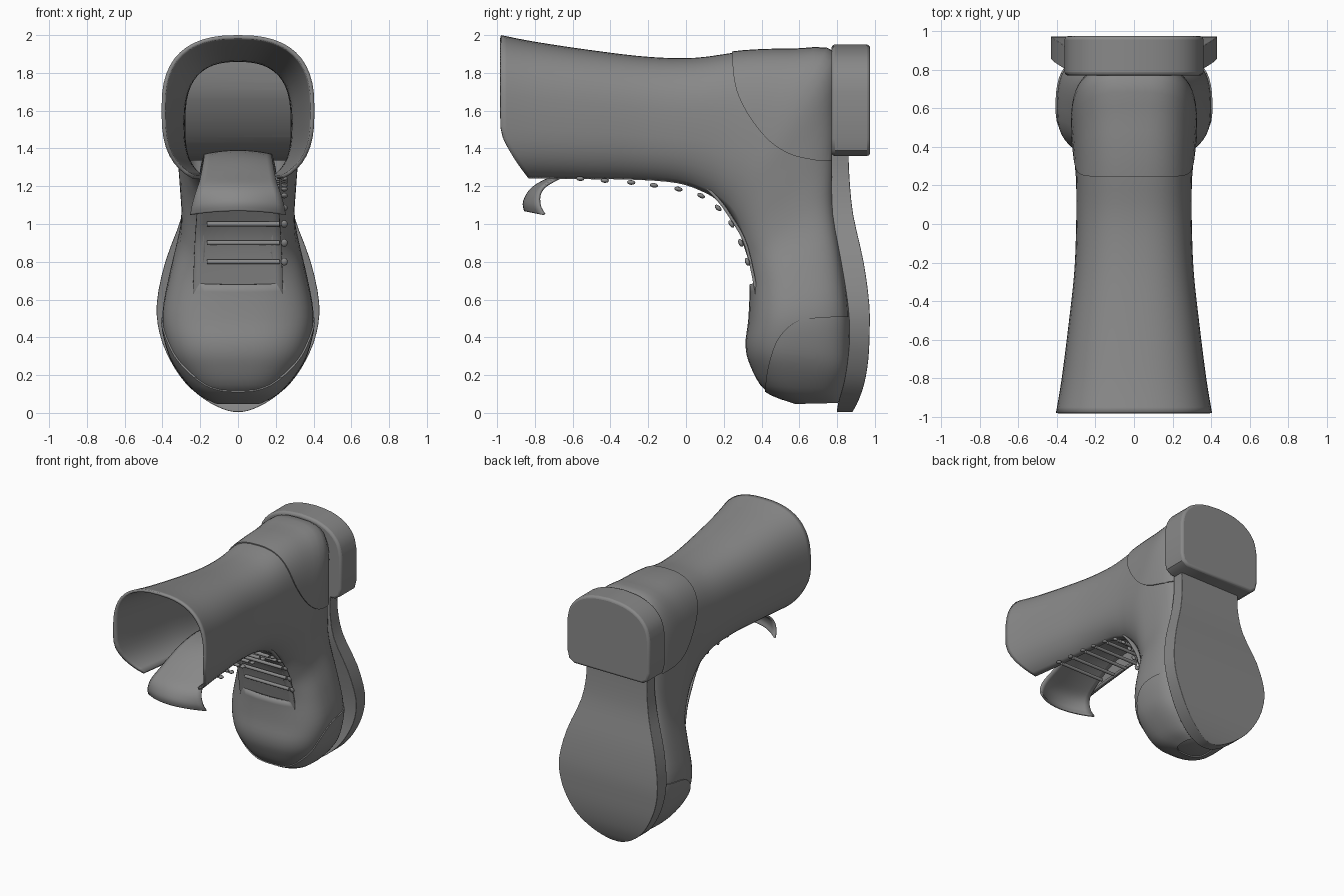
import bpy, bmesh, math
from mathutils import Vector

if "Cube" in bpy.data.objects:
    bpy.data.objects.remove(bpy.data.objects["Cube"])

leather = bpy.data.materials.new("grey leather")
leather.use_nodes = True
GREY = (0.25, 0.25, 0.25, 1)
leather.diffuse_color = GREY
leather.node_tree.nodes["Principled BSDF"].inputs["Base Color"].default_value = GREY


def finish(name, bm, angle=40):
    """Turn a bmesh into a smooth-shaded object."""
    bmesh.ops.recalc_face_normals(bm, faces=bm.faces)
    mesh = bpy.data.meshes.new(name)
    bm.to_mesh(mesh)
    bm.free()
    mesh.materials.append(leather)
    ob = bpy.data.objects.new(name, mesh)
    bpy.context.collection.objects.link(ob)
    activate(ob)
    bpy.ops.object.shade_smooth_by_angle(angle=math.radians(angle))
    return ob


def activate(ob):
    bpy.ops.object.select_all(action="DESELECT")
    ob.select_set(True)
    bpy.context.view_layer.objects.active = ob


def modify(ob, kind, **settings):
    mod = ob.modifiers.new(kind.title(), kind)
    for key, value in settings.items():
        setattr(mod, key, value)
    activate(ob)
    bpy.ops.object.modifier_apply(modifier=mod.name)


def smooth_rows(rows, steps):
    """Catmull-Rom interpolation through rows of numbers."""
    rows = [Vector(r) for r in rows]
    out = []
    for i in range(len(rows) - 1):
        a, b, c, d = (rows[min(max(j, 0), len(rows) - 1)] for j in range(i - 1, i + 3))
        for s in range(steps):
            t = s / steps
            out.append((b * 2 + (c - a) * t + (a * 2 - b * 5 + c * 4 - d) * t**2
                        + (b * 3 - a - c * 3 + d) * t**3) / 2)
    return out + [rows[-1]]


def loft(rings, closed=True, caps=True):
    bm = bmesh.new()
    loops = [[bm.verts.new(p) for p in ring] for ring in rings]
    n = len(loops[0])
    for a, b in zip(loops, loops[1:]):
        for i in range(n if closed else n - 1):
            j = (i + 1) % n
            bm.faces.new((a[i], a[j], b[j], b[i]))
    if caps:
        bm.faces.new(loops[0])
        bm.faces.new(loops[-1])
    return bm


def prism(outline, axis, start, end):
    """Extrude a flat outline along x (axis 0) or y (axis 1)."""
    def place(p, d):
        return (d, *p) if axis == 0 else (p[0], d, p[1])
    return loft([[place(p, d) for p in outline] for d in (start, end)])


# Body sections: inner y, z; outer y, z; half width; roundness of the outer side
SECTIONS = [
    (-.98, 1.2, -.98, 2, .405, .8), (-.8, 1.2, -.8, 1.965, .375, .8),
    (-.55, 1.2, -.5, 1.92, .34, .8), (-.3, 1.2, -.2, 1.885, .31, .8),
    (-.05, 1.18, .05, 1.88, .3, .8), (.1, 1.12, .3, 1.912, .3, .75),
    (.17, 1.06, .55, 1.92, .31, .7), (.21, 1, .79, 1.9, .32, .6),
    (.25, .94, .8, 1.6, .31, .4), (.28, .86, .79, 1.3, .3, .3),
    (.31, .78, .79, 1.08, .31, .3), (.335, .68, .83, .8, .36, .3),
    (.33, .5, .86, .55, .4, .3), (.315, .36, .86, .35, .375, .3),
    (.34, .25, .85, .22, .32, .3), (.42, .12, .82, .11, .22, .4),
    (.58, .055, .8, .06, .12, .5)]
COLUMNS = 48
STEPS = 4


def body_ring(row):
    iy, iz, oy, oz, w, k = row
    ring = []
    for i in range(COLUMNS):
        a = math.tau * i / COLUMNS - math.pi / 2
        c, s = math.cos(a), math.sin(a)
        x = math.copysign(w * abs(c) ** (k if s > 0 else .75), c)
        h = (1 + math.copysign(abs(s) ** .75, s)) / 2
        y, z = iy + (oy - iy) * h, iz + (oz - iz) * h
        # The mouth of the shaft is swept back at its lower corners
        sweep = .18 * max(0, (1.5 - z) / .3) ** 1.4
        y += sweep * min(1, max(0, (-.3 - y) / .68))
        ring.append((x, y, z))
    return ring


def body_mesh():
    return loft([body_ring(r) for r in smooth_rows(SECTIONS, STEPS)])


# Upper: open at the mouth, with a lace slot along the front
bm = body_mesh()
bm.faces.ensure_lookup_table()
slot_half = COLUMNS // 12
slot_rings = STEPS * 11
doomed = [bm.faces[len(bm.faces) - 2]]
for r in range(slot_rings):
    for i in range(-slot_half, slot_half):
        doomed.append(bm.faces[r * COLUMNS + i % COLUMNS])
bmesh.ops.delete(bm, geom=doomed, context="FACES")
upper = finish("boot_upper", bm)
modify(upper, "SOLIDIFY", thickness=.02, offset=-1)


# Raised panels: a slightly larger body trimmed by a side outline
def panel(name, outline):
    ob = finish(name, body_mesh())
    modify(ob, "DISPLACE", strength=.008, mid_level=0)
    cutter = finish("cutter", prism(outline, 0, -1, 1))
    modify(ob, "BOOLEAN", operation="INTERSECT", object=cutter, solver="EXACT")
    bpy.data.objects.remove(cutter)
    # Keep only the outer skin so the inside stays hollow
    bm = bmesh.new()
    bm.from_mesh(ob.data)
    lower, upper_y = [f for f in bm.faces if len(f.verts) > 12], []
    bmesh.ops.delete(bm, geom=lower + upper_y, context="FACES")
    bm.to_mesh(ob.data)
    bm.free()
    modify(ob, "SOLIDIFY", thickness=.009, offset=-1)
    activate(ob)
    bpy.ops.object.shade_smooth_by_angle(angle=math.radians(40))


counter_edge = smooth_rows([(.24, 2.1), (.25, 1.8), (.3, 1.63), (.42, 1.46),
                            (.55, 1.37), (.7, 1.335)], 4)
panel("heel_counter", [tuple(p) for p in counter_edge] + [(.9, 1.335), (.9, 2.1)])
cap_edge = smooth_rows([(.42, -.1), (.42, .14), (.45, .3), (.5, .41), (.6, .49), (.78, .51)], 4)
panel("toe_cap", [tuple(p) for p in cap_edge] + [(.95, .51), (.95, -.1)])

# Tongue: y, z, half width, backward curl of the edges
TONGUE = [(-.85, 1.07, .25, .1), (-.855, 1.12, .24, .08), (-.81, 1.19, .22, .04),
          (-.7, 1.25, .2, 0), (-.45, 1.36, .18, 0), (-.2, 1.38, .18, 0), (0, 1.3, .2, 0),
          (.15, 1.17, .21, 0), (.24, 1.05, .22, 0), (.32, .9, .23, 0), (.38, .62, .24, 0)]
strips = []
for y, z, w, curl in smooth_rows(TONGUE, 4):
    strips.append([(w * u / 6, y + curl * (u / 6) ** 2, z - .02 * (u / 6) ** 2)
                   for u in range(-6, 7)])
tongue = finish("tongue", loft(strips, closed=False, caps=False))
modify(tongue, "SOLIDIFY", thickness=.015, offset=0)

# Sole: z, half width, front y, back y
SOLE = [(1.4, .27, .77, .86), (1.25, .265, .77, .865), (1.05, .295, .775, .885),
        (.8, .385, .82, .94), (.58, .43, .855, .97), (.42, .415, .865, .972),
        (.28, .36, .855, .965), (.16, .28, .835, .945), (.07, .175, .81, .915),
        (.02, .08, .8, .89), (.005, .02, .8, .88)]
rings = [[(-w, f, z), (w, f, z), (w, b, z), (-w, b, z)]
         for z, w, f, b in smooth_rows(SOLE, 3)]
sole = finish("sole", loft(rings))
modify(sole, "BEVEL", width=.012, segments=2, limit_method="ANGLE", angle_limit=math.radians(50))

# Heel block: flat bottom, straight sides, domed top
half = smooth_rows([(.36, 1.7), (.335, 1.8), (.26, 1.885), (.14, 1.935), (0, 1.95)], 3)
half = [(.3, 1.36), (.345, 1.39), (.36, 1.45)] + [tuple(p) for p in half]
outline = half + [(-x, z) for x, z in reversed(half[:-1])]
heel = finish("heel_block", prism(outline, 1, .77, .975))
modify(heel, "BEVEL", width=.018, segments=3, limit_method="ANGLE", angle_limit=math.radians(50))

# Laces: a bar across the slot and a stud at its end
STUDS = [(-.56, 1.24), (-.43, 1.23), (-.29, 1.22), (-.17, 1.205), (-.04, 1.185),
         (.08, 1.15), (.17, 1.085), (.24, 1), (.29, .9), (.325, .8)]
for n, (y, z) in enumerate(STUDS, 1):
    prev, nxt = STUDS[max(n - 2, 0)], STUDS[min(n, len(STUDS) - 1)]
    slope = math.atan2(nxt[1] - prev[1], nxt[0] - prev[0])
    ring = [(y + .013 * math.cos(a), z + .013 * math.sin(a))
            for a in (math.tau * i / 10 for i in range(10))]
    finish(f"lace_bar_{n}", prism(ring, 0, -.165, .22))
    bm = bmesh.new()
    bmesh.ops.create_uvsphere(bm, u_segments=12, v_segments=8, radius=.02)
    stud = finish(f"lace_stud_{n}", bm, 60)
    stud.location = (.245, y, z)
    stud.rotation_euler.x = slope
    stud.scale = (.9, 1.1, .6)
